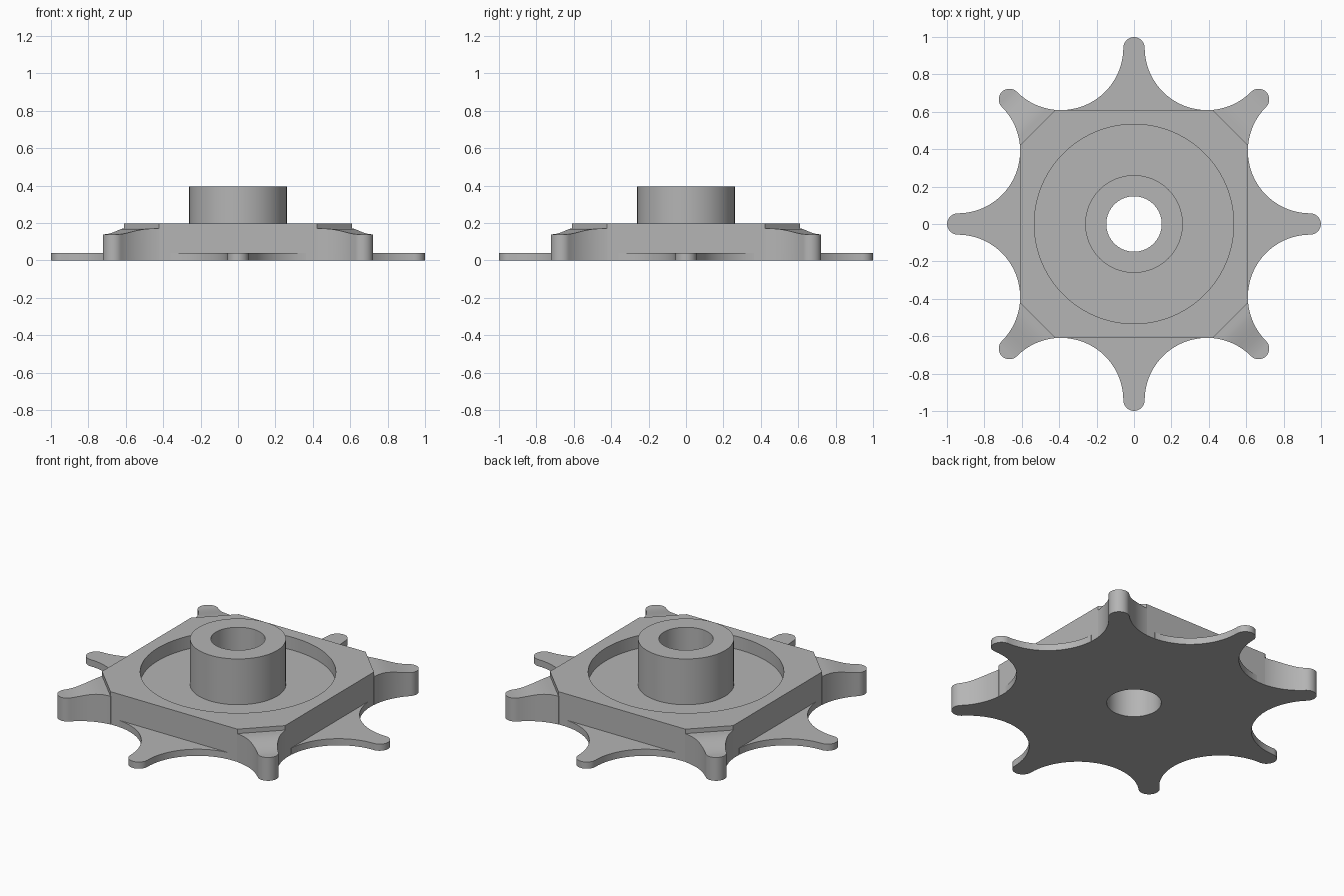
import bpy, bmesh, math
from mathutils import Matrix

if "Cube" in bpy.data.objects:
    bpy.data.objects.remove(bpy.data.objects["Cube"])

APOTHEM, CHAMFER = 0.609, 0.729       # square half width, corner cut distance
TIP_D, TIP_R, VALLEY_R = 0.942, 0.057, 0.333
BODY_TOP, FLOOR, HUB_TOP = 0.197, 0.12, 0.395
HUB_R, RECESS_R, BORE_R = 0.261, 0.533, 0.148

steel = bpy.data.materials.new("steel grey")
steel.diffuse_color = (0.46, 0.46, 0.46, 1)
steel.use_nodes = True
steel.node_tree.nodes["Principled BSDF"].inputs["Base Color"].default_value = steel.diffuse_color


def make_object(name, bm):
    bmesh.ops.recalc_face_normals(bm, faces=bm.faces)
    mesh = bpy.data.meshes.new(name)
    bm.to_mesh(mesh)
    bm.free()
    mesh.materials.append(steel)
    obj = bpy.data.objects.new(name, mesh)
    bpy.context.collection.objects.link(obj)
    return obj


def prism(name, points, z0, z1):
    bm = bmesh.new()
    face = bm.faces.new([bm.verts.new((x, y, z0)) for x, y in points])
    up = bmesh.ops.extrude_face_region(bm, geom=[face])["geom"]
    verts = [g for g in up if isinstance(g, bmesh.types.BMVert)]
    bmesh.ops.translate(bm, verts=verts, vec=(0, 0, z1 - z0))
    return make_object(name, bm)


def circle(r, n=96):
    return [(r * math.cos(math.tau * i / n), r * math.sin(math.tau * i / n)) for i in range(n)]


def tube(name, r_in, r_out, z0, z1, n=96):
    bm = bmesh.new()
    profile = [(r_in, z0), (r_out, z0), (r_out, z1), (r_in, z1)]
    rings = [[bm.verts.new((x, y, z)) for x, y in circle(r, n)] for r, z in profile]
    for a, b in zip(rings, rings[1:] + rings[:1]):
        for i in range(n):
            j = (i + 1) % n
            bm.faces.new((a[i], a[j], b[j], b[i]))
    return make_object(name, bm)


def half_width(d):
    """Tooth half width: concave valley flank, then round tip."""
    if d < TIP_D:
        return TIP_R + VALLEY_R - math.sqrt(max(0, VALLEY_R ** 2 - (TIP_D - d) ** 2))
    return math.sqrt(max(0, TIP_R ** 2 - (d - TIP_D) ** 2))


def tooth(name, angle, start, top):
    """Loft cross-sections outward along the tooth; top(d) gives its height."""
    n = 20
    stations = [TIP_D - (TIP_D - start) * math.cos(i / n * math.pi / 2) for i in range(n)]
    stations += [TIP_D + TIP_R * math.sin(i / 12 * math.pi / 2) for i in range(12)]
    sections = [(start - 0.03, half_width(start))]
    sections += [(d, half_width(d)) for d in stations]
    sections.append((TIP_D + TIP_R, 0.002))
    bm = bmesh.new()
    loops = [[bm.verts.new(p) for p in
              ((d, -w, 0), (d, w, 0), (d, w, top(d)), (d, -w, top(d)))] for d, w in sections]
    for a, b in zip(loops, loops[1:]):
        for i in range(4):
            j = (i + 1) % 4
            bm.faces.new((a[i], a[j], b[j], b[i]))
    bm.faces.new(loops[0])
    bm.faces.new(loops[-1])
    bm.transform(Matrix.Rotation(angle, 4, 'Z'))
    return make_object(name, bm)


def combine(target, tool, operation):
    mod = target.modifiers.new(operation, 'BOOLEAN')
    mod.operation, mod.solver, mod.object = operation, 'EXACT', tool
    bpy.context.view_layer.objects.active = target
    bpy.ops.object.modifier_apply(modifier=mod.name)
    bpy.data.objects.remove(tool)


def lobe_top(d):
    """Raised corner teeth ease down from the step to a flat tip."""
    t = min(1, max(0, (d - 0.76) / 0.2))
    return 0.17 - 0.03 * t * t * (3 - 2 * t)


# Square wheel body with cut corners
c = CHAMFER * math.sqrt(2) - APOTHEM
corner = [(APOTHEM, -c), (APOTHEM, c)]
outline = []
for k in range(4):
    co, si = round(math.cos(k * math.pi / 2)), round(math.sin(k * math.pi / 2))
    outline += [(x * co - y * si, x * si + y * co) for x, y in corner]
wheel = prism("toothed_wheel", outline, 0, BODY_TOP)

# Thin teeth on the sides, tall teeth on the corners
for k in range(4):
    side = k * math.pi / 2
    combine(wheel, tooth("side_tooth", side, APOTHEM + 0.001, lambda d: 0.04), 'UNION')
    combine(wheel, tooth("corner_tooth", side + math.pi / 4, CHAMFER, lobe_top), 'UNION')

# Round recess and shaft bore
combine(wheel, prism("recess_cutter", circle(RECESS_R), FLOOR, 0.5), 'DIFFERENCE')
combine(wheel, prism("bore_cutter", circle(BORE_R), -0.1, 0.5), 'DIFFERENCE')

# Hub standing on the recess floor
hub = tube("hub", BORE_R, HUB_R, FLOOR, HUB_TOP)

for obj in (wheel, hub):
    bpy.ops.object.select_all(action='DESELECT')
    obj.select_set(True)
    bpy.context.view_layer.objects.active = obj
    bpy.ops.object.shade_smooth_by_angle(angle=math.radians(30))
